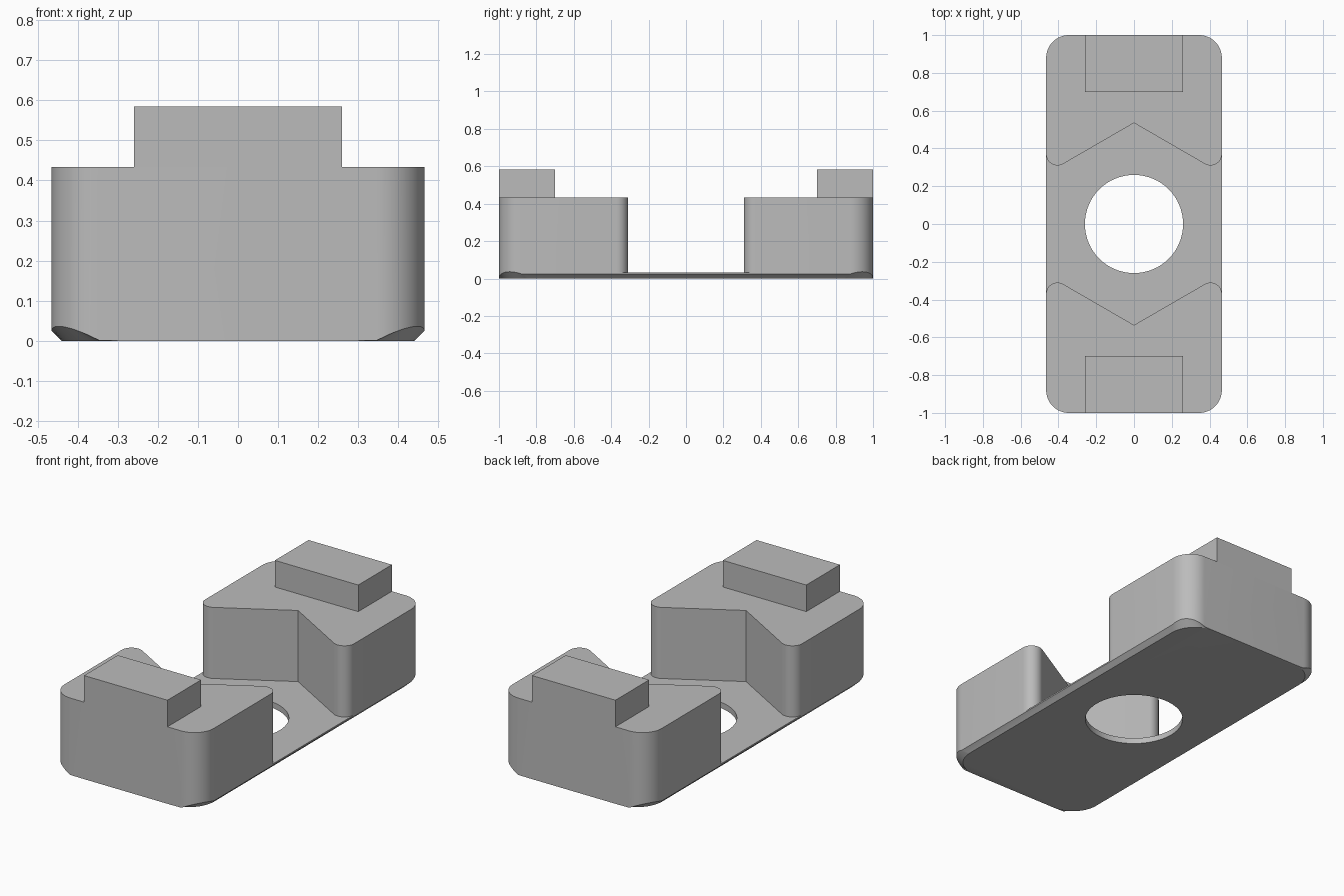
import bpy
import bmesh
from math import sin, cos, pi, radians

if "Cube" in bpy.data.objects:
    bpy.data.objects.remove(bpy.data.objects["Cube"], do_unlink=True)

HALF_W, HALF_L = 0.465, 1.0
PLATE_Z, BLOCK_Z, TAB_Z = 0.033, 0.434, 0.584
STEPS = 16

grey = bpy.data.materials.new("plain grey")
grey.use_nodes = True
grey.diffuse_color = (0.5, 0.5, 0.5, 1)
grey.node_tree.nodes["Principled BSDF"].inputs["Base Color"].default_value = (0.5, 0.5, 0.5, 1)


def make_object(name, rings):
    """Loft closed rings of points, capping both ends."""
    bm = bmesh.new()
    loops = [[bm.verts.new(p) for p in ring] for ring in rings]
    n = len(loops[0])
    for low, high in zip(loops, loops[1:]):
        for i in range(n):
            j = (i + 1) % n
            bm.faces.new((low[i], low[j], high[j], high[i]))
    bm.faces.new(loops[0][::-1])
    bm.faces.new(loops[-1])
    bmesh.ops.recalc_face_normals(bm, faces=bm.faces)
    mesh = bpy.data.meshes.new(name)
    bm.to_mesh(mesh)
    bm.free()
    mesh.materials.append(grey)
    obj = bpy.data.objects.new(name, mesh)
    bpy.context.collection.objects.link(obj)
    return obj


def prism(name, outline, z0, z1):
    return make_object(name, [[(x, y, z) for x, y in outline] for z in (z0, z1)])


def four_way(quarter):
    """Mirror a counter-clockwise first-quadrant run into a closed outline."""
    half = quarter + [(-p[0], *p[1:]) for p in reversed(quarter)]
    return half + [(-p[0], -p[1], *p[2:]) for p in half]


def cut(target, cutter):
    mod = target.modifiers.new("cut", 'BOOLEAN')
    mod.operation, mod.solver, mod.object = 'DIFFERENCE', 'EXACT', cutter
    bpy.context.view_layer.objects.active = target
    bpy.ops.object.modifier_apply(modifier=mod.name)
    bpy.data.objects.remove(cutter, do_unlink=True)


# Body: rounded bar whose lower edge is chamfered along the sides and corners
bottom, chamfer, top = [], [], []
upper_r, lower_r, inset = 0.12, 0.16, 0.025
for i in range(STEPS + 1):
    a = pi / 2 * i / STEPS
    x = HALF_W - upper_r + upper_r * cos(a)
    y = HALF_L - upper_r + upper_r * sin(a)
    bx = HALF_W - inset - lower_r + lower_r * cos(a)
    by = HALF_L - lower_r + lower_r * sin(a)
    rise = (x - bx) * cos(a) + (y - by) * sin(a)
    bottom.append((bx, by, 0))
    chamfer.append((x, y, max(rise, 0.001)))
    top.append((x, y, BLOCK_Z))
body = make_object("body", [four_way(r) for r in (bottom, chamfer, top)])

# Central gap with V-shaped walls and rounded block tips
tip_r, tip_y, v_depth = 0.06, 0.37, 0.535
quarter = [(HALF_W + 0.2, tip_y)]
for i in range(STEPS + 1):
    a = -radians(120) * i / STEPS
    quarter.append((HALF_W - tip_r + tip_r * cos(a), tip_y + tip_r * sin(a)))
right_to_left = quarter + [(0, v_depth)] + [(-x, y) for x, y in reversed(quarter)]
gap = right_to_left + [(-x, -y) for x, y in right_to_left]
cut(body, prism("gap_cutter", gap, PLATE_Z, 1))

# Round hole through the plate
hole = [(0.26 * cos(2 * pi * i / 64), 0.26 * sin(2 * pi * i / 64)) for i in range(64)]
cut(body, prism("hole_cutter", hole, -0.2, 0.2))

bpy.ops.object.select_all(action='DESELECT')
body.select_set(True)
bpy.context.view_layer.objects.active = body
bpy.ops.object.shade_smooth_by_angle(angle=radians(25))

# Raised tabs flush with each end
for name, side in (("front_tab", -1), ("back_tab", 1)):
    w, inner, outer = 0.26, 0.70 * side, HALF_L * side
    prism(name, [(-w, inner), (w, inner), (w, outer), (-w, outer)], BLOCK_Z, TAB_Z)
